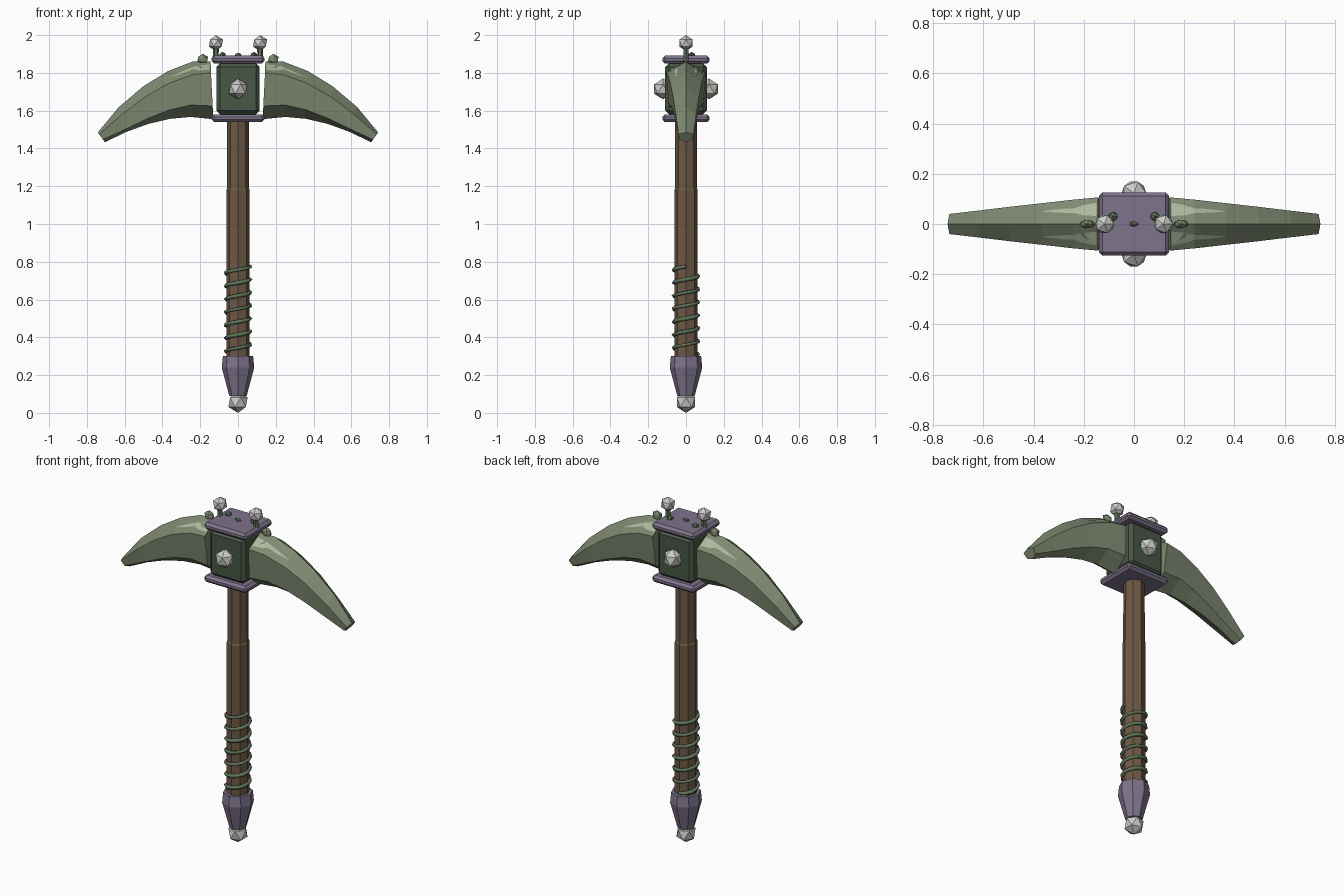
import bpy, bmesh
from math import pi, cos, sin
from mathutils import Vector

cube = bpy.data.objects.get("Cube")
if cube:
    bpy.data.objects.remove(cube)


def material(name, r, g, b):
    m = bpy.data.materials.new(name)
    m.use_nodes = True
    m.diffuse_color = (r, g, b, 1)
    m.node_tree.nodes["Principled BSDF"].inputs["Base Color"].default_value = (r, g, b, 1)
    return m


HORN = material("moss green", 0.21, 0.25, 0.165)
PALE = material("pale green", 0.42, 0.48, 0.34)
DARK = material("dark green", 0.065, 0.095, 0.06)
VINE = material("vine green", 0.12, 0.18, 0.11)
PURPLE = material("dusty purple", 0.21, 0.175, 0.26)
WOOD = material("brown wood", 0.155, 0.1, 0.06)
SILVER = material("silver", 0.6, 0.6, 0.57)


def finish(name, bm, mat):
    bmesh.ops.recalc_face_normals(bm, faces=bm.faces)
    mesh = bpy.data.meshes.new(name)
    bm.to_mesh(mesh)
    bm.free()
    mesh.materials.append(mat)
    obj = bpy.data.objects.new(name, mesh)
    bpy.context.collection.objects.link(obj)
    return obj


def loft(name, rings, mat):
    """Skin closed rings of points and cap both ends."""
    bm = bmesh.new()
    loops = [[bm.verts.new(p) for p in ring] for ring in rings]
    n = len(loops[0])
    for a, b in zip(loops, loops[1:]):
        for i in range(n):
            j = (i + 1) % n
            bm.faces.new((a[i], a[j], b[j], b[i]))
    bm.faces.new(loops[0])
    bm.faces.new(loops[-1])
    return finish(name, bm, mat)


def turned(name, profile, mat, sides=8):
    return loft(name, [[(r * cos(2 * pi * i / sides), r * sin(2 * pi * i / sides), z)
                        for i in range(sides)] for r, z in profile], mat)


def box(name, size, z, bevel, mat):
    bm = bmesh.new()
    bmesh.ops.create_cube(bm, size=1)
    bmesh.ops.scale(bm, vec=size, verts=bm.verts)
    bmesh.ops.bevel(bm, geom=bm.edges[:], offset=bevel, segments=1, affect='EDGES')
    bmesh.ops.translate(bm, vec=(0, 0, z), verts=bm.verts)
    return finish(name, bm, mat)


def stud(name, pos, radius, mat, squash=(1, 1, 1)):
    bm = bmesh.new()
    bmesh.ops.create_icosphere(bm, subdivisions=1, radius=radius)
    bmesh.ops.scale(bm, vec=squash, verts=bm.verts)
    bmesh.ops.translate(bm, vec=pos, verts=bm.verts)
    return finish(name, bm, mat)


# Shaft and pommel
turned("handle", [(0.062, 0.28), (0.062, 1.18), (0.058, 1.19), (0.057, 1.56)], WOOD)
turned("pommel", [(0.046, 0.09), (0.086, 0.24), (0.08, 0.3)], PURPLE)
stud("pommel_stud", (0, 0, 0.057), 0.057, SILVER)

# Vine spiralling up the grip
TURNS, STEPS = 6.75, 12
curve = bpy.data.curves.new("grip_vine", 'CURVE')
curve.dimensions = '3D'
curve.bevel_depth = 0.011
curve.bevel_resolution = 0
curve.use_fill_caps = True
count = int(TURNS * STEPS)
path = curve.splines.new('POLY')
path.points.add(count)
for i, p in enumerate(path.points):
    a = 2 * pi * (i - count) / STEPS
    p.co = (0.065 * cos(a), 0.065 * sin(a), 0.31 + 0.465 * i / count, 1)
curve.materials.append(VINE)
bpy.context.collection.objects.link(bpy.data.objects.new("grip_vine", curve))

# Head block between two plates
box("head_block", (0.23, 0.22, 0.27), 1.715, 0.02, DARK)
box("top_plate", (0.28, 0.25, 0.042), 1.87, 0.014, PURPLE)
box("bottom_plate", (0.28, 0.25, 0.042), 1.56, 0.014, PURPLE)
for side, y in (("front", -0.122), ("back", 0.122)):
    stud(side + "_stud", (0, y, 1.715), 0.055, SILVER)
stud("top_bump", (0, 0, 1.893), 0.02, VINE, (1, 0.6, 0.7))

# Horn stations: x and z of the ridge, shoulder, flank and keel, then half width
STATIONS = [
    ((0.145, 1.86), (0.143, 1.80), (0.134, 1.625), (0.132, 1.555), 0.106),
    ((0.24, 1.86), (0.24, 1.79), (0.25, 1.63), (0.25, 1.567), 0.097),
    ((0.37, 1.81), (0.365, 1.745), (0.36, 1.605), (0.36, 1.557), 0.083),
    ((0.50, 1.73), (0.49, 1.675), (0.475, 1.56), (0.475, 1.53), 0.069),
    ((0.63, 1.62), (0.615, 1.58), (0.59, 1.505), (0.59, 1.488), 0.054),
    ((0.742, 1.485), (0.735, 1.475), (0.715, 1.447), (0.705, 1.433), 0.04),
]


def on_slope(x, t, s, y_sign):
    """Point on the upper face of a horn, t of the way from ridge to shoulder."""
    for a, b in zip(STATIONS, STATIONS[1:]):
        if x <= b[0][0]:
            break
    f = (x - a[0][0]) / (b[0][0] - a[0][0])
    z0 = a[0][1] + f * (b[0][1] - a[0][1])
    z1 = a[1][1] + f * (b[1][1] - a[1][1])
    w = a[4] + f * (b[4] - a[4])
    return Vector((s * x, y_sign * t * w, z0 + t * (z1 - z0) + 0.003))


for side, s in (("left", 1), ("right", -1)):
    rings = []
    for ridge, shoulder, flank, keel, w in STATIONS:
        pts = [(ridge, 0), (shoulder, w), (flank, 0.85 * w), (keel, 0),
               (flank, -0.85 * w), (shoulder, -w)]
        rings.append([(s * x, y, z) for (x, z), y in pts])
    loft(side + "_horn", rings, HORN)

    # Pale jagged streaks on the upper faces
    for end, ys in (("front", -1), ("back", 1)):
        outline = [(0.15, 0.3), (0.2, 0.34), (0.24, 0.45), (0.3, 0.5), (0.37, 0.6),
                   (0.29, 0.66), (0.24, 0.64), (0.21, 0.74), (0.15, 0.8)]
        bm = bmesh.new()
        face = bm.faces.new([bm.verts.new(on_slope(x, t, s, ys)) for x, t in outline])
        bmesh.ops.triangulate(bm, faces=[face])
        finish(f"{side}_{end}_streak", bm, PALE)

    # Sprouts with a silver bead, and buds
    stem = turned(side + "_sprout", [(0.022, 1.87), (0.014, 1.9), (0.018, 1.94)], VINE, 6)
    stem.location.x = s * 0.117
    stud(side + "_bead", (s * 0.117, 0, 1.958), 0.042, SILVER)
    stud(side + "_small_bud", (s * 0.083, 0.03, 1.892), 0.02, VINE)
    stud(side + "_horn_bud", (s * 0.187, 0, 1.872), 0.032, HORN, (1, 0.6, 0.9))
